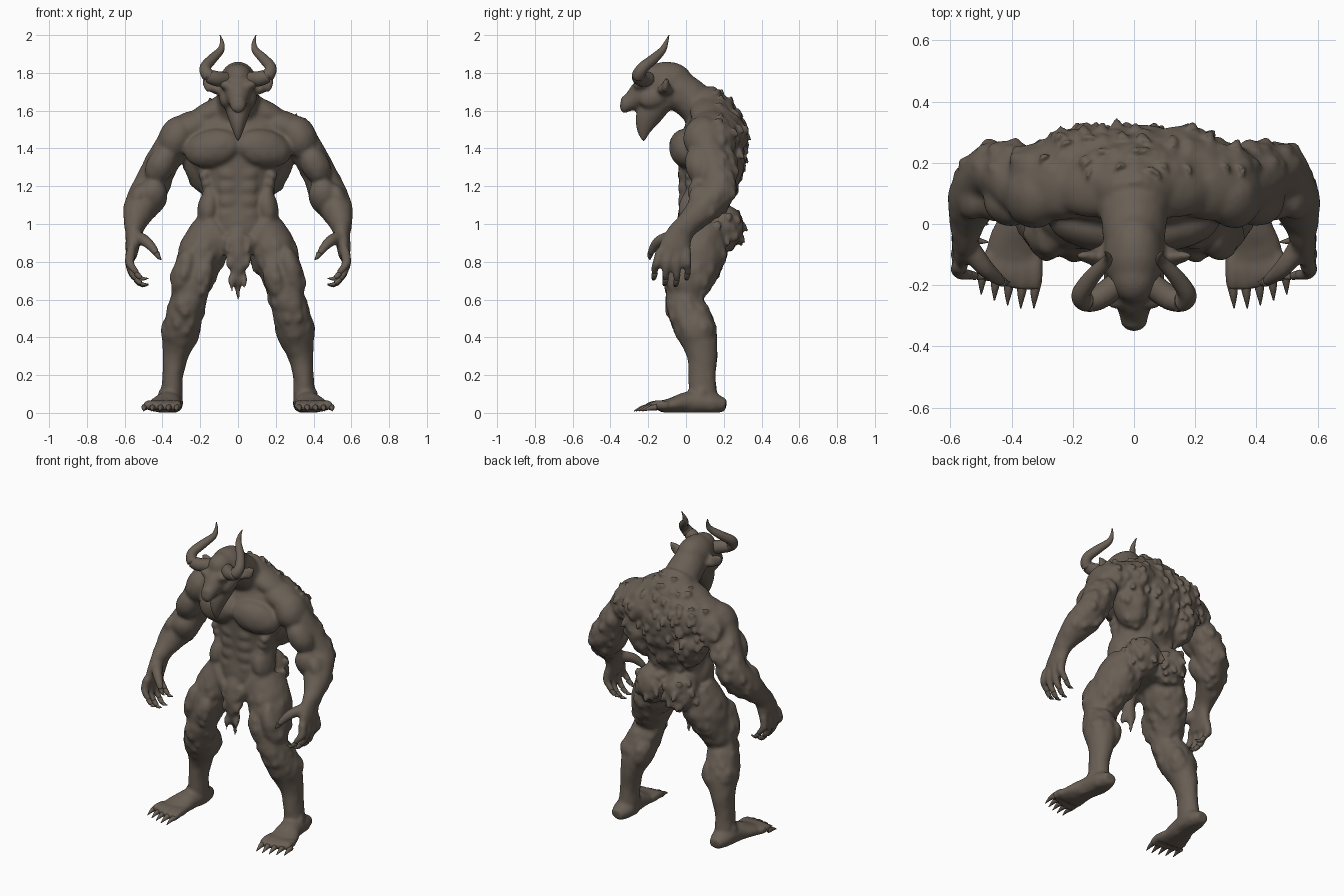
import bpy, bmesh, math, random
from mathutils import Vector, Matrix, Euler, noise

random.seed(4)
hide = bpy.data.materials.new("grey_brown_hide")
hide.diffuse_color = (0.14, 0.113, 0.089, 1)


def spline(pts, steps):
    """Catmull-Rom interpolation of any-dimension points."""
    P = [pts[0]] + list(pts) + [pts[-1]]
    out = []
    for i in range(1, len(P) - 2):
        for k in range(steps):
            t = k / steps
            out.append([0.5 * (2 * b + (c - a) * t + (2 * a - 5 * b + 4 * c - d) * t * t
                               + (3 * b - a - 3 * c + d) * t ** 3)
                        for a, b, c, d in zip(P[i - 1], P[i], P[i + 1], P[i + 2])])
    return out + [list(pts[-1])]


def tube(bm, pts, sides=(1,), steps=5, n=20):
    """Sweep of elliptical rings; points are (x, y, z, r) or (x, y, z, r1, r2)."""
    pts = spline([p if len(p) == 5 else (*p, p[3]) for p in pts], steps)
    for s in sides:
        rings = []
        for i, p in enumerate(pts):
            a, b = pts[max(i - 1, 0)], pts[min(i + 1, len(pts) - 1)]
            t = (Vector(b[:3]) - Vector(a[:3])).normalized()
            ref = Vector((1, 0, 0)) if abs(t.x) < 0.85 else Vector((0, 1, 0))
            u = (ref - t * ref.dot(t)).normalized()
            v = t.cross(u)
            ring = []
            for k in range(n):
                w = math.tau * k / n
                q = Vector(p[:3]) + u * math.cos(w) * p[3] + v * math.sin(w) * p[4]
                ring.append(bm.verts.new((q.x * s, q.y, q.z)))
            rings.append(ring)
        for r1, r2 in zip(rings, rings[1:]):
            for k in range(n):
                bm.faces.new((r1[k], r1[(k + 1) % n], r2[(k + 1) % n], r2[k]))
        bm.faces.new(rings[0][::-1])
        bm.faces.new(rings[-1])


def ball(bm, c, r, rot=(0, 0, 0), sides=(1,)):
    """Ellipsoid, rotation in degrees."""
    m = (Matrix.Translation(c) @ Euler([math.radians(a) for a in rot]).to_matrix().to_4x4()
         @ Matrix.Diagonal((*r, 1)))
    for s in sides:
        bmesh.ops.create_uvsphere(bm, u_segments=24, v_segments=14, radius=1,
                                  matrix=Matrix.Diagonal((s, 1, 1, 1)) @ m)


def finish(bm, name):
    bmesh.ops.recalc_face_normals(bm, faces=bm.faces[:])
    for f in bm.faces:
        f.smooth = True
    me = bpy.data.meshes.new(name)
    bm.to_mesh(me)
    bm.free()
    me.materials.append(hide)
    ob = bpy.data.objects.new(name, me)
    bpy.context.collection.objects.link(ob)
    return ob


def fuse(bm, size, smooth):
    """Voxel-remesh overlapping solids into one skin, returned as a bmesh."""
    ob = finish(bm, "fuse")
    rm = ob.modifiers.new("fuse", 'REMESH')
    rm.mode = 'VOXEL'
    rm.voxel_size = size
    sm = ob.modifiers.new("soften", 'SMOOTH')
    sm.factor, sm.iterations = .5, smooth
    me = bpy.data.meshes.new_from_object(ob.evaluated_get(bpy.context.evaluated_depsgraph_get()))
    out = bmesh.new()
    out.from_mesh(me)
    bpy.data.objects.remove(ob)
    bpy.data.meshes.remove(me)
    return out


LR = (1, -1)
bm = bmesh.new()
claws = bmesh.new()

# torso and neck
tube(bm, [(0, .10, .87, .13, .11), (0, .09, .98, .18, .14), (0, .095, 1.1, .195, .13),
          (0, .115, 1.22, .2, .155), (0, .135, 1.35, .27, .18), (0, .145, 1.47, .31, .175),
          (0, .13, 1.56, .27, .145), (0, .1, 1.62, .17, .12), (0, .06, 1.67, .1, .1)], n=36)
tube(bm, [(0, .15, 1.53, .16, .12), (0, .04, 1.65, .115, .105), (0, -.06, 1.72, .1, .11)])
# torso muscles
ball(bm, (.135, -.005, 1.4), (.155, .08, .1), (0, 12, 12), LR)       # pectorals
ball(bm, (.325, .1, 1.455), (.095, .115, .125), (0, -25, 0), LR)     # shoulders
ball(bm, (.31, .175, 1.44), (.1, .095, .12), (0, -20, 0), LR)        # rear shoulders
ball(bm, (.25, .13, 1.51), (.15, .12, .085), (0, 18, 0), LR)         # shoulder tops
ball(bm, (.19, .19, 1.34), (.105, .12, .19), (0, 12, 0), LR)         # lats
ball(bm, (.17, .21, 1.47), (.17, .105, .13), (0, 10, -10), LR)       # shoulder blades
ball(bm, (.13, .12, 1.595), (.15, .1, .065), (0, 24, 0), LR)         # trapezius
ball(bm, (.155, .05, 1.08), (.06, .09, .11), (0, -8, 0), LR)         # flanks
ball(bm, (.05, .17, 1.17), (.09, .075, .16), (0, 0, 0), LR)          # lower back
ball(bm, (.1, .19, .98), (.11, .115, .13), (0, 0, 0), LR)            # buttocks
tube(bm, [(.18, .02, 1.05, .035), (.12, -.02, .96, .035), (.05, -.03, .86, .035)], LR)  # groin
for i in range(4):
    ball(bm, (.05, -.013, 1.265 - .073 * i), (.055, .03, .044), (0, 0, 0), LR)  # abdomen
    ball(bm, (.147 + .01 * (3 - i), .04, 1.26 - .045 * i), (.035, .05, .028), (0, 30, 0), LR)

# head: skull, brows, snout, nose, cheeks, jaw and beard
ball(bm, (0, -.1, 1.745), (.1, .14, .115))
ball(bm, (0, -.17, 1.775), (.075, .09, .075))
ball(bm, (.055, -.235, 1.735), (.055, .045, .028), (0, -15, 20), LR)
tube(bm, [(0, -.14, 1.74, .095, .09), (0, -.23, 1.69, .072, .075), (0, -.29, 1.65, .05, .05),
          (0, -.33, 1.63, .042, .042)])
ball(bm, (0, -.325, 1.625), (.04, .026, .04))
ball(bm, (.06, -.17, 1.67), (.04, .08, .055), (20, 0, 0), LR)
tube(bm, [(0, -.13, 1.65, .08, .065), (0, -.19, 1.585, .06, .07), (0, -.215, 1.53, .042, .055),
          (0, -.225, 1.475, .022, .03), (0, -.22, 1.43, .005, .006)])
# ears
tube(bm, [(.07, -.11, 1.705, .035, .025), (.12, -.11, 1.715, .042, .026),
          (.16, -.105, 1.745, .034, .018), (.185, -.1, 1.775, .008, .006)], LR)

# arms with muscles
tube(bm, [(.3, .1, 1.5, .09), (.37, .12, 1.38, .09), (.425, .16, 1.28, .09), (.468, .17, 1.18, .098),
          (.52, .09, 1.08, .088), (.545, .01, 1.0, .06, .065), (.55, -.03, .95, .045, .07),
          (.56, -.06, .87, .036, .085), (.562, -.07, .82, .026, .075)], LR)
ball(bm, (.41, .07, 1.31), (.075, .075, .11), (15, -28, 0), LR)
ball(bm, (.41, .2, 1.29), (.075, .075, .13), (0, -28, 0), LR)
ball(bm, (.46, .1, 1.14), (.085, .08, .11), (35, -20, 0), LR)
ball(bm, (.535, .1, 1.12), (.05, .08, .1), (35, -15, 0), LR)
# thumbs and fingers, with claws
tube(bm, [(.535, -.08, .93, .036), (.49, -.14, .91, .031), (.45, -.175, .87, .024),
          (.43, -.19, .84, .018)], LR, n=12)
tube(claws, [(.432, -.188, .845, .017), (.42, -.192, .825, .011), (.405, -.19, .81, .002)], LR, n=8)
for i, drop in enumerate((.02, -.01, -.015, .02)):
    y = -.135 + .045 * i
    e = -.165 + .058 * i
    tube(bm, [(.565, y, .86, .027), (.575, (y + e) / 2, .8, .026), (.56, e, .75 + drop, .021),
              (.53, e, .715 + drop, .018)], LR, n=12)
    tube(claws, [(.54, e, .72 + drop, .016), (.51, e - .006, .692 + drop, .012),
                 (.475, e - .01, .692 + drop, .002)], LR, n=8)

# legs with muscles
tube(bm, [(.13, .09, .98, .11, .13), (.185, .065, .85, .13, .15), (.235, .025, .72, .107, .13),
          (.26, -.01, .6, .095, .1), (.29, .025, .5, .1, .11), (.305, .06, .42, .1, .105),
          (.33, .085, .31, .07, .082), (.345, .085, .2, .055, .073), (.352, .09, .1, .06, .075),
          (.36, .1, .02, .065, .08)], LR, n=24)
ball(bm, (.285, -.02, .74), (.065, .1, .15), (8, -14, 0), LR)
ball(bm, (.2, -.045, .7), (.065, .08, .13), (8, -18, 0), LR)
ball(bm, (.285, -.06, .565), (.06, .05, .065), (0, 0, 0), LR)
ball(bm, (.345, .06, .44), (.065, .095, .09), (0, -8, 0), LR)
ball(bm, (.255, .09, .43), (.055, .075, .1), (0, -12, 0), LR)
ball(bm, (.4, .08, .1), (.025, .03, .03), (0, 0, 0), LR)
# feet and toes, with claws
tube(bm, [(.36, .212, .04, .04, .034), (.358, .14, .05, .068, .055), (.37, .02, .055, .072, .06),
          (.39, -.07, .042, .09, .042), (.397, -.14, .03, .1, .028)], LR)
for i, back in enumerate((0, 0, .01, .025, .045)):
    x = .322 + .038 * i
    e = .322 + .043 * i
    y = -.215 + back
    tube(bm, [(x, -.1, .04, .025), (x, -.16, .042, .026), (e, y, .028, .021)], LR, n=12)
    tube(claws, [(e, y + .015, .03, .018), (e + .003, y - .02, .025, .012),
                 (e + .005, y - .06, .01, .002)], LR, n=8)

# hanging loin tuft
tube(bm, [(0, .0, .98, .06, .045), (0, -.04, .9, .05, .05), (0, -.05, .8, .045, .045),
          (0, -.04, .72, .036, .036), (0, -.03, .66, .02, .02), (0, -.03, .595, .006, .006)])
for x, z in ((.045, .84), (.028, .73), (.05, .93)):
    tube(bm, [(x, -.05, z, .022), (x + .006, -.07, z - .05, .016), (x, -.07, z - .09, .003)], LR, n=10)

# fuse everything into one skin
bm = fuse(bm, .01, 4)


def ramp(v, a, b):
    return min(1, max(0, (v - a) / (b - a)))


# matted fur: clumps on back, buttocks, outer arms and thighs; flat soles
bm.normal_update()
moves = []
for v in bm.verts:
    c, n = v.co, v.normal
    back = ramp(c.y, .06, .2) * ramp(n.y, -.2, .4) * ramp(c.z, .7, .9)
    thigh = .6 * ramp(c.z, .36, .45) * (1 - ramp(c.z, .85, 1.0)) * (1 - ramp(abs(c.x), .42, .45))
    m = max(back, thigh, .15 if c.y > -.1 else 0)
    d = noise.voronoi(Vector((c.x, c.y, c.z * .7)) * 17)[0][0]
    moves.append(n * m * (.036 * max(0, .5 - d) + .012 * noise.noise(c * 14) - .004)
                 + Vector((0, 0, -.02 * m * max(0, .5 - d))))
for v, mv in zip(bm.verts, moves):
    v.co += mv

# drooping fur tufts over the back and rump, blended into the skin
spots = [(v.co.copy(), v.normal.copy()) for v in bm.verts
         if v.co.y > .16 and -.6 < v.normal.z < .85 and v.normal.y > .1
         and (v.co.z > 1.28 or .9 < v.co.z < 1.08) and abs(v.co.x) < .36]
for c, n in random.sample(spots, 75):
    L = random.uniform(.7, 1.2)
    a = c - n * .012 + Vector((0, 0, .014))
    b = c + n * .004 - Vector((0, 0, .004))
    e = c + n * .024 * L - Vector((0, 0, .022 * L))
    tube(bm, [(*a, .024), (*b, .019), (*e, .005)], n=8, steps=3)
bm = fuse(bm, .008, 2)
for v in bm.verts:
    v.co.z = max(v.co.z, .002)
finish(bm, "body")
finish(claws, "claws")

# curved horns
bm = bmesh.new()
tube(bm, [(.06, -.2, 1.765, .04), (.115, -.24, 1.77, .04), (.16, -.25, 1.79, .035),
          (.172, -.225, 1.83, .03), (.135, -.17, 1.875, .026), (.092, -.125, 1.92, .019),
          (.085, -.105, 1.96, .011), (.095, -.09, 2.0, .002)], LR, steps=8)
finish(bm, "horns")
